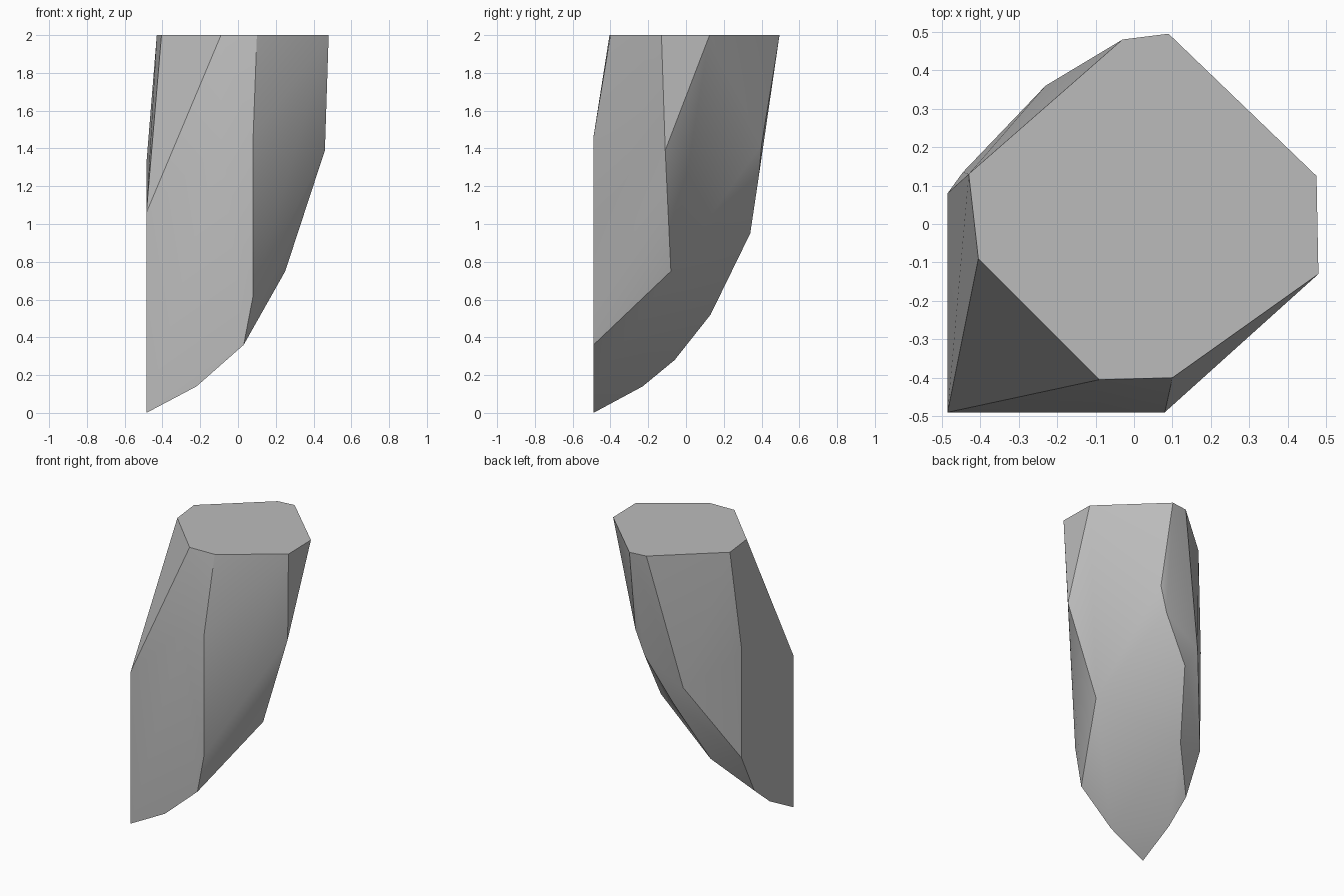
import bpy
import bmesh
import math

default_cube = bpy.data.objects.get("Cube")
if default_cube:
    bpy.data.objects.remove(default_cube, do_unlink=True)

HEIGHT = 2.0
FRONT = -0.49
SIDE = -0.485


def make_material(name, colour):
    material = bpy.data.materials.new(name)
    material.use_nodes = True
    material.diffuse_color = colour
    shader = material.node_tree.nodes["Principled BSDF"]
    shader.inputs["Base Color"].default_value = colour
    return material


def hull_object(name, points, material):
    """Wrap a faceted convex skin round the corner points."""
    mesh = bpy.data.meshes.new(name)
    bm = bmesh.new()
    for point in points:
        bm.verts.new(point)
    result = bmesh.ops.convex_hull(bm, input=bm.verts[:])
    loose = set(result["geom_interior"]) | set(result["geom_unused"])
    loose_verts = [v for v in loose if isinstance(v, bmesh.types.BMVert)]
    bmesh.ops.delete(bm, geom=loose_verts, context="VERTS")
    bmesh.ops.dissolve_limit(bm, angle_limit=math.radians(1),
                             verts=bm.verts[:], edges=bm.edges[:])
    bmesh.ops.recalc_face_normals(bm, faces=bm.faces[:])
    bm.to_mesh(mesh)
    bm.free()
    mesh.materials.append(material)
    obj = bpy.data.objects.new(name, mesh)
    bpy.context.collection.objects.link(obj)
    return obj


# Flat eight-sided top
top_outline = [(-0.03, 0.48), (0.09, 0.495), (0.475, 0.125), (0.48, -0.13),
               (0.10, -0.40), (-0.09, -0.405), (-0.405, -0.09), (-0.43, 0.13)]
# Flat front wall as (x, z), and flat side wall as (y, z)
front_outline = [(SIDE, 0), (-0.22, 0.14), (0.03, 0.36), (0.08, 0.62),
                 (0.08, 1.46), (-0.09, 1.44), (SIDE, 1.06)]
side_outline = [(-0.23, 0.14), (-0.06, 0.28), (0.08, 0.56),
                (0.08, 1.32), (0, 1.24)]
# Curved underside, from the right edge round to the rear edge
underside = [(0.46, -0.11, 1.39), (0.25, -0.08, 0.75), (0.17, -0.22, 0.62),
             (0.11, 0.40, 1.42), (0.05, 0.385, 1.25), (-0.14, 0.34, 0.95),
             (-0.28, 0.13, 0.52), (-0.23, 0.36, 1.09), (-0.445, 0.135, 1.25)]

points = [(x, y, HEIGHT) for x, y in top_outline]
points += [(x, FRONT, z) for x, z in front_outline]
points += [(SIDE, y, z) for y, z in side_outline]
points += underside

# One stone shard with soft curves and crisp cut edges
stone = make_material("stone grey", (0.5, 0.5, 0.5, 1))
shard = hull_object("stone_shard", points, stone)
bpy.ops.object.select_all(action="DESELECT")
shard.select_set(True)
bpy.context.view_layer.objects.active = shard
bpy.ops.object.shade_smooth_by_angle(angle=math.radians(30))
